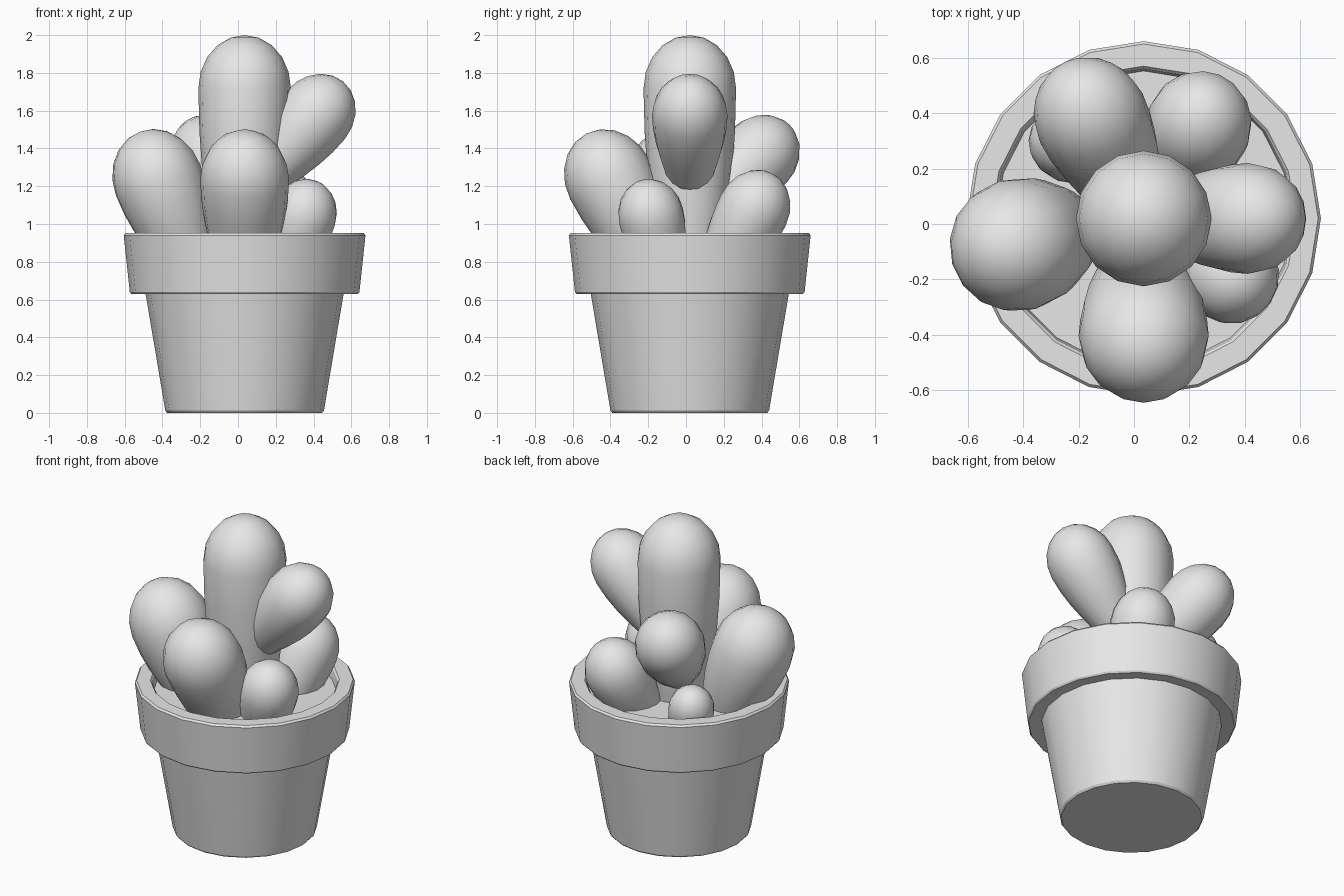
import bpy
import bmesh
from math import sin, cos, pi, radians
from mathutils import Vector

cube = bpy.data.objects.get("Cube")
if cube:
    bpy.data.objects.remove(cube, do_unlink=True)

grey = bpy.data.materials.new("plain grey")
grey.use_nodes = True
grey.diffuse_color = (0.8, 0.8, 0.8, 1)
grey.node_tree.nodes["Principled BSDF"].inputs["Base Color"].default_value = (0.8, 0.8, 0.8, 1)

CENTRE = Vector((0.035, 0.02, 0))


def lathe(name, profile, sides, angle):
    """Revolve (radius, height) points around z, closing both ends."""
    bm = bmesh.new()
    rings = []
    for r, z in profile:
        if r == 0:
            rings.append([bm.verts.new((0, 0, z))])
        else:
            turns = [2 * pi * i / sides for i in range(sides)]
            rings.append([bm.verts.new((r * cos(a), r * sin(a), z)) for a in turns])
    for low, high in zip(rings, rings[1:]):
        for i in range(sides):
            j = (i + 1) % sides
            if len(low) == 1:
                bm.faces.new((low[0], high[j], high[i]))
            elif len(high) == 1:
                bm.faces.new((low[i], low[j], high[0]))
            else:
                bm.faces.new((low[i], low[j], high[j], high[i]))
    bmesh.ops.recalc_face_normals(bm, faces=bm.faces)
    mesh = bpy.data.meshes.new(name)
    bm.to_mesh(mesh)
    bm.free()
    mesh.materials.append(grey)
    obj = bpy.data.objects.new(name, mesh)
    bpy.context.collection.objects.link(obj)
    bpy.ops.object.select_all(action='DESELECT')
    obj.select_set(True)
    bpy.context.view_layer.objects.active = obj
    bpy.ops.object.shade_smooth_by_angle(angle=radians(angle))
    return obj


def lobe(name, base, head, r, r_base):
    """Rounded club from a narrow base to a wide head."""
    base, head = Vector(base), Vector(head)
    axis = head - base
    length = axis.length - 0.15 * r
    foot = [(r_base * sin(a), -r_base * cos(a)) for a in (0, pi / 6, pi / 3, pi / 2)]
    body = [(r_base + (r - r_base) * sin(t * pi / 2), length * t) for t in (0.25, 0.5, 0.75)]
    dome = [(r * cos(k * pi / 10), length + 1.15 * r * sin(k * pi / 10)) for k in range(5)]
    tip = [(0, length + 1.15 * r)]
    foot[0] = (0, -r_base)
    obj = lathe(name, foot + body + dome + tip, 16, 80)
    obj.rotation_mode = 'QUATERNION'
    obj.rotation_quaternion = axis.to_track_quat('Z', 'Y')
    obj.location = base


# Pot with a stepped collar and a recessed soil bed
pot = lathe("pot", [
    (0, 0), (0.41, 0), (0.42, 0.012), (0.525, 0.635), (0.6, 0.63), (0.608, 0.64),
    (0.64, 0.94), (0.63, 0.952), (0.55, 0.952), (0.54, 0.94), (0.53, 0.86)], 20, 30)
pot.location = CENTRE
soil = lathe("soil", [(0, 0.8), (0.53, 0.8), (0.535, 0.88), (0, 0.88)], 20, 30)
soil.location = CENTRE

# Main stem and its two raised arms
lobe("main_stem", (0.035, 0.02, 0.8), (0.035, 0.02, 1.755), 0.245, 0.17)
lobe("upper_left_arm", (0.17, 0.02, 1.28), (0.43, 0.02, 1.6), 0.2, 0.13)
lobe("upper_back_arm", (-0.03, 0.13, 1.1), (-0.165, 0.405, 1.38), 0.205, 0.14)

# Lobes growing from the soil
lobe("front_lobe", (0.035, -0.18, 0.8), (0.035, -0.42, 1.27), 0.235, 0.16)
lobe("right_lobe", (-0.26, -0.03, 0.8), (-0.435, -0.08, 1.265), 0.24, 0.15)
lobe("back_lobe", (0.18, 0.22, 0.8), (0.24, 0.37, 1.1), 0.19, 0.15)
lobe("left_lobe", (0.27, -0.13, 0.8), (0.355, -0.19, 1.065), 0.175, 0.13)
lobe("small_bud", (-0.2, 0.25, 0.8), (-0.25, 0.3, 0.96), 0.135, 0.11)
